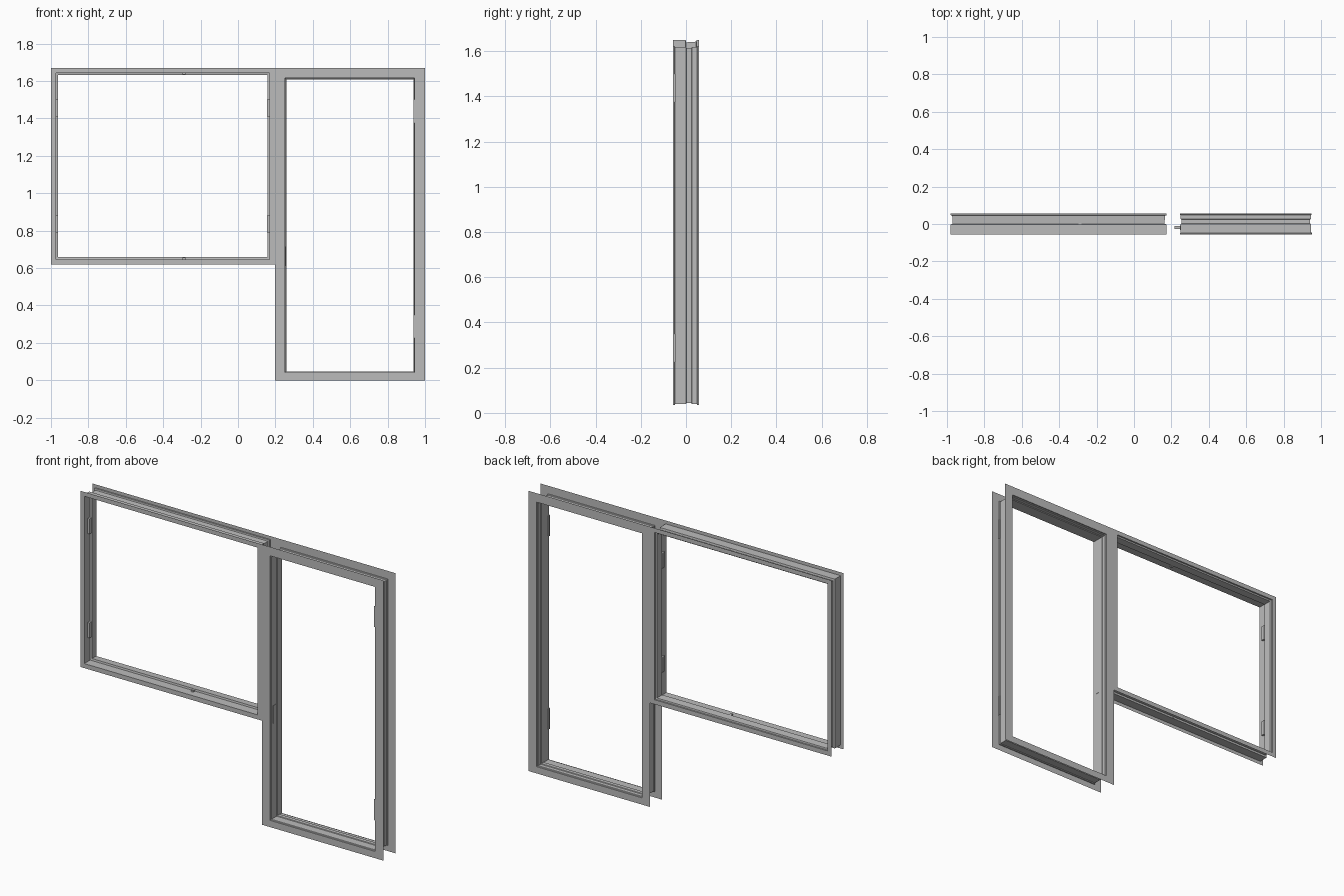
import bpy, bmesh

cube = bpy.data.objects.get("Cube")
if cube:
    bpy.data.objects.remove(cube, do_unlink=True)

grey = bpy.data.materials.new("frame grey")
grey.use_nodes = True
COLOUR = (0.5, 0.5, 0.5, 1)
grey.diffuse_color = COLOUR
grey.node_tree.nodes["Principled BSDF"].inputs["Base Color"].default_value = COLOUR

FACE = 0.057  # distance of the cover flanges from the wall centre


def add_object(name, bm):
    bmesh.ops.recalc_face_normals(bm, faces=bm.faces)
    mesh = bpy.data.meshes.new(name)
    bm.to_mesh(mesh)
    bm.free()
    mesh.materials.append(grey)
    obj = bpy.data.objects.new(name, mesh)
    bpy.context.collection.objects.link(obj)
    return obj


def corners(rect, inset):
    x0, x1, z0, z1 = rect
    return [(x0 + inset, z0 + inset), (x1 - inset, z0 + inset),
            (x1 - inset, z1 - inset), (x0 + inset, z1 - inset)]


def bridge(bm, a, b):
    """Join two four-cornered loops with mitred quads."""
    for i in range(4):
        j = (i + 1) % 4
        bm.faces.new((a[i], a[j], b[j], b[i]))


def swept_frame(name, rect, profile):
    """Sweep a closed (inset, depth) profile around a rectangle."""
    bm = bmesh.new()
    loops = [[bm.verts.new((x, y, z)) for x, z in corners(rect, d)]
             for d, y in profile]
    for a, b in zip(loops, loops[1:] + loops[:1]):
        bridge(bm, a, b)
    return add_object(name, bm)


def flange(name, outer, inner, y):
    """Thin sheet cover strip between two rectangles."""
    bm = bmesh.new()
    a, b = ([bm.verts.new((x, y, z)) for x, z in corners(r, 0)]
            for r in (outer, inner))
    bridge(bm, a, b)
    obj = add_object(name, bm)
    if y > 0:
        obj.data.flip_normals() if obj.data.polygons[0].normal.y < 0 else None
    elif obj.data.polygons[0].normal.y > 0:
        obj.data.flip_normals()
    return obj


def box(name, x, y, z):
    bm = bmesh.new()
    bmesh.ops.create_cube(bm, size=1)
    for v in bm.verts:
        v.co = [lo + (c + 0.5) * (hi - lo)
                for c, (lo, hi) in zip(v.co, (x, y, z))]
    return add_object(name, bm)


def sheet(path, thickness):
    """Give a bent sheet path a second side."""
    return path + [(d + thickness, y) for d, y in reversed(path)]


# Window: bent sheet body and cover flanges
window = (-1.0, 0.197, 0.62, 1.67)
window_body = (-0.98, 0.174, 0.641, 1.65)
window_path = [(0, -FACE), (0, -0.002), (0.011, 0.0), (0.008, 0.045),
               (0.0, 0.047), (0.0, FACE)]
swept_frame("window_frame", window_body, sheet(window_path, 0.006))

# Door: bent sheet body with a shallow groove
door = (0.197, 1.0, 0.0, 1.67)
door_body = (0.245, 0.95, 0.035, 1.622)
door_path = [(0, -FACE), (0, -0.05), (0.004, -0.048), (0.004, 0.0),
             (0.008, 0.002), (0.008, 0.024), (0.004, 0.026),
             (0.004, 0.048), (0, 0.05), (0, FACE)]
swept_frame("door_frame", door_body, sheet(door_path, 0.005))

# Cover flanges on both wall faces
for side, y in (("front", -FACE), ("back", FACE)):
    flange("window_flange_" + side, window, window_body, y)
    flange("door_flange_" + side, door, door_body, y)

# Door hinges and strike box
for level, z in (("lower", 0.287), ("upper", 1.438)):
    box("door_hinge_" + level, (0.937, 0.953), (-FACE, -0.046),
        (z - 0.062, z + 0.062))
box("strike_box", (0.217, 0.247), (-0.027, -0.012), (0.635, 0.695))
box("strike_plate", (0.247, 0.256), (-0.032, -0.008), (0.61, 0.715))

# Window hinge plates on both jambs
for side, x in (("right", -0.97), ("left", 0.164)):
    for level, z in (("lower", 0.835), ("upper", 1.455)):
        box(f"window_hinge_{side}_{level}", (x - 0.008, x + 0.008),
            (-0.025, -0.004), (z - 0.045, z + 0.045))

# Window catches on the sill and head
for part, z in (("sill", 0.65), ("head", 1.641)):
    box("catch_" + part, (-0.296, -0.282), (-0.02, 0.0), (z - 0.007, z + 0.007))
